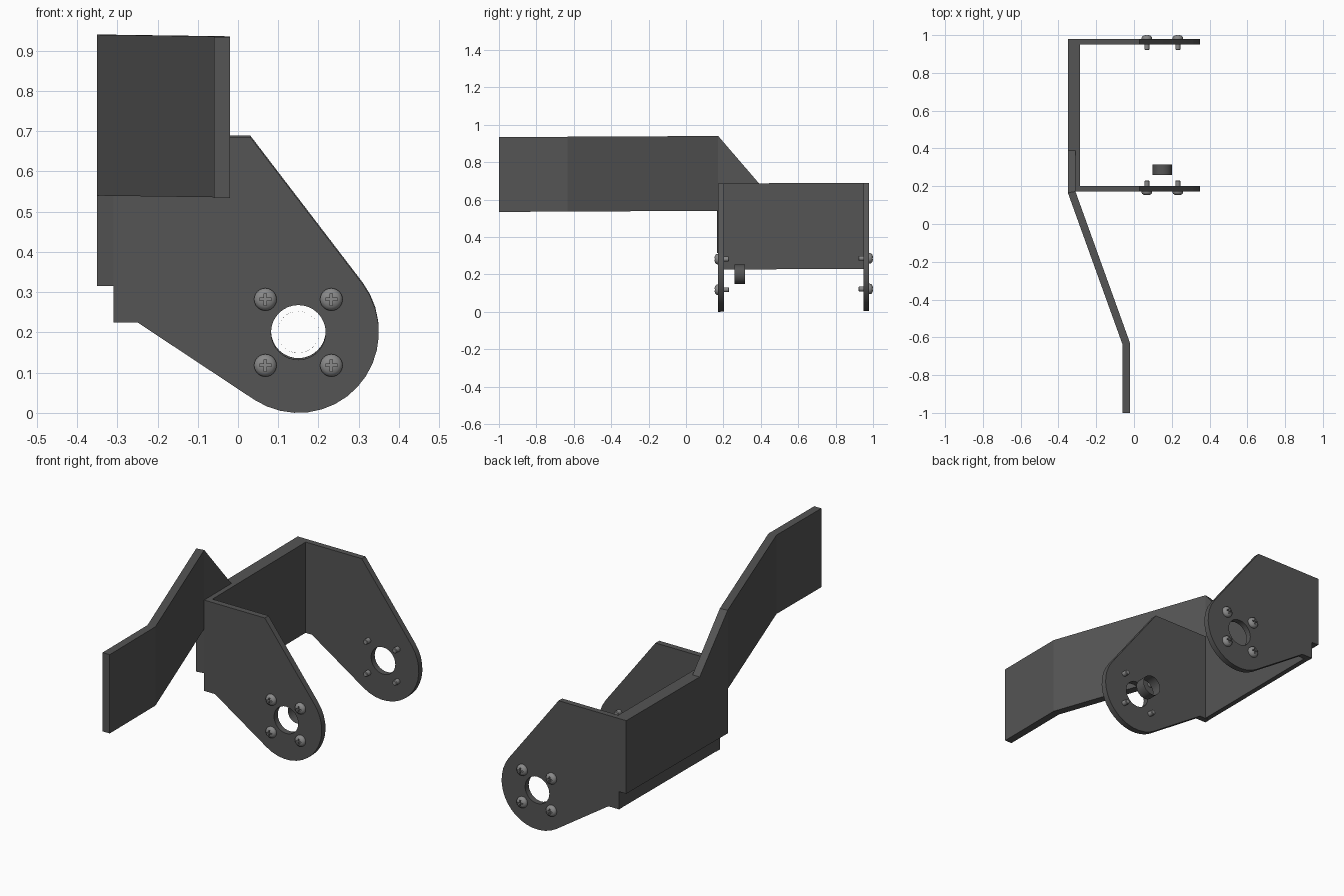
import bpy, bmesh
from math import sin, cos, pi, radians

if "Cube" in bpy.data.objects:
    bpy.data.objects.remove(bpy.data.objects["Cube"])

CX, CZ = 0.15, 0.20            # pivot axis of the ears
TILT = 0.005                   # the whole bracket rises slightly to the back


def lift(y):
    return TILT * (y - 0.17)


def material(name, v):
    m = bpy.data.materials.new(name)
    m.diffuse_color = (v, v, v, 1)
    m.use_nodes = True
    m.node_tree.nodes["Principled BSDF"].inputs["Base Color"].default_value = m.diffuse_color
    return m


dark = material("dark_steel", 0.09)
bright = material("screw_steel", 0.25)


def make(name, verts, faces, mat=None, tilt=True):
    if tilt:
        verts = [(x, y, z + lift(y)) for x, y, z in verts]
    me = bpy.data.meshes.new(name)
    me.from_pydata(verts, [], faces)
    bm = bmesh.new()
    bm.from_mesh(me)
    bmesh.ops.remove_doubles(bm, verts=bm.verts, dist=1e-6)
    bmesh.ops.recalc_face_normals(bm, faces=bm.faces)
    bm.to_mesh(me)
    bm.free()
    ob = bpy.data.objects.new(name, me)
    bpy.context.collection.objects.link(ob)
    if mat:
        me.materials.append(mat)
    return ob


def sides(n):
    return [(i, (i + 1) % n, n + (i + 1) % n, n + i) for i in range(n)]


def prism(name, pts, y0, y1, mat=None):
    """Extrude an x-z outline from y0 to y1."""
    n = len(pts)
    verts = [(x, y, z) for y in (y0, y1) for x, z in pts]
    caps = [tuple(range(n)), tuple(range(n, 2 * n))]
    return make(name, verts, sides(n) + caps, mat)


def circle(r, n):
    return [(CX + r * cos(2 * pi * i / n), CZ + r * sin(2 * pi * i / n)) for i in range(n)]


def cut(ob, cutter):
    mod = ob.modifiers.new("cut", 'BOOLEAN')
    mod.operation = 'DIFFERENCE'
    mod.solver = 'EXACT'
    mod.object = cutter
    bpy.context.view_layer.update()
    me = bpy.data.meshes.new_from_object(ob.evaluated_get(bpy.context.evaluated_depsgraph_get()))
    ob.modifiers.clear()
    ob.data = me
    bpy.data.objects.remove(cutter)


def smooth(ob, angle=30):
    bpy.ops.object.select_all(action='DESELECT')
    ob.select_set(True)
    bpy.context.view_layer.objects.active = ob
    bpy.ops.object.shade_smooth_by_angle(angle=radians(angle))


# two rounded ear plates with a central hole
arc = [radians(37 - 160 * i / 16) for i in range(17)]
outline = [(-0.31, 0.225), (-0.31, 0.686), (0.03, 0.686)]
outline += [(CX + 0.2 * cos(a), CZ + 0.2 * sin(a)) for a in arc]
outline += [(-0.25, 0.225)]
for name, y0, y1 in (("front_ear", 0.172, 0.202), ("rear_ear", 0.950, 0.979)):
    ear = prism(name, outline, y0, y1, dark)
    cut(ear, prism("hole_cutter", circle(0.068, 32), y0 - 0.05, y1 + 0.05))
    smooth(ear)

# web joining the ears
prism("web_plate", [(-0.31, 0.226), (-0.285, 0.226), (-0.285, 0.686), (-0.31, 0.686)],
      0.202, 0.950, dark)

# bent arm: y-z silhouette, folded in x at two bend lines
sil = [(-1, 0.54), (-0.64, 0.54), (0.165, 0.54), (0.165, 0.315), (0.979, 0.315),
       (0.979, 0.686), (0.39, 0.686), (0.165, 0.94), (-0.64, 0.94), (-1, 0.94)]
verts = []
for t in (0, 0.04):
    for y, z in sil:
        x = -0.06 if y <= -0.64 else -0.35
        shift = 0.007 if t and y in (-0.64, 0.165) else 0   # mitred bend
        verts.append((x + t, y + shift, z))
panels = [(0, 1, 8, 9), (1, 2, 7, 8), (2, 3, 4, 5, 6, 7)]
panels += [tuple(i + 10 for i in p) for p in panels]
make("bent_arm", verts, sides(10) + panels, dark)

# short open sleeve behind the front ear
ring = circle(0.052, 32)
verts = [(x, y, z) for y in (0.26, 0.315) for x, z in ring]
smooth(make("sleeve", verts, sides(32), dark))

# pan head screw: lathed profile with a cross recess
prof = [(0, -0.057), (0.010, -0.057), (0.013, -0.054), (0.013, 0), (0.028, 0),
        (0.028, 0.006), (0.0255, 0.012), (0.019, 0.0175), (0.010, 0.0205), (0, 0.021)]
N, P = 24, len(prof)
verts = [(r * cos(2 * pi * i / N), r * sin(2 * pi * i / N), z) for i in range(N) for r, z in prof]
faces = []
for i in range(N):
    a, b = i * P, (i + 1) % N * P
    faces += [(a + j, b + j, b + j + 1, a + j + 1) for j in range(1, P - 2)]
    faces += [(a, b + 1, a + 1), (a + P - 2, b + P - 2, a + P - 1)]
screw = make("screw", verts, faces, bright, tilt=False)
w, l = 0.003, 0.015
cross = [(w, w), (w, l), (-w, l), (-w, w), (-l, w), (-l, -w),
         (-w, -w), (-w, -l), (w, -l), (w, -w), (l, -w), (l, w)]
verts = [(x, y, z) for z in (0.010, 0.03) for x, y in cross]
cut(screw, make("cross_cutter", verts,
                sides(12) + [tuple(range(12)), tuple(range(12, 24))], tilt=False))
smooth(screw, 35)

# four screws on each ear, heads outward
for label, y, rot in (("front", 0.173, pi / 2), ("rear", 0.979, -pi / 2)):
    for dx in (-0.082, 0.082):
        for dz in (-0.082, 0.082):
            s = bpy.data.objects.new(label + "_screw", screw.data)
            bpy.context.collection.objects.link(s)
            s.location = (CX + dx, y, CZ + dz + lift(y))
            s.rotation_euler = (rot, 0, 0)
bpy.data.objects.remove(screw)
